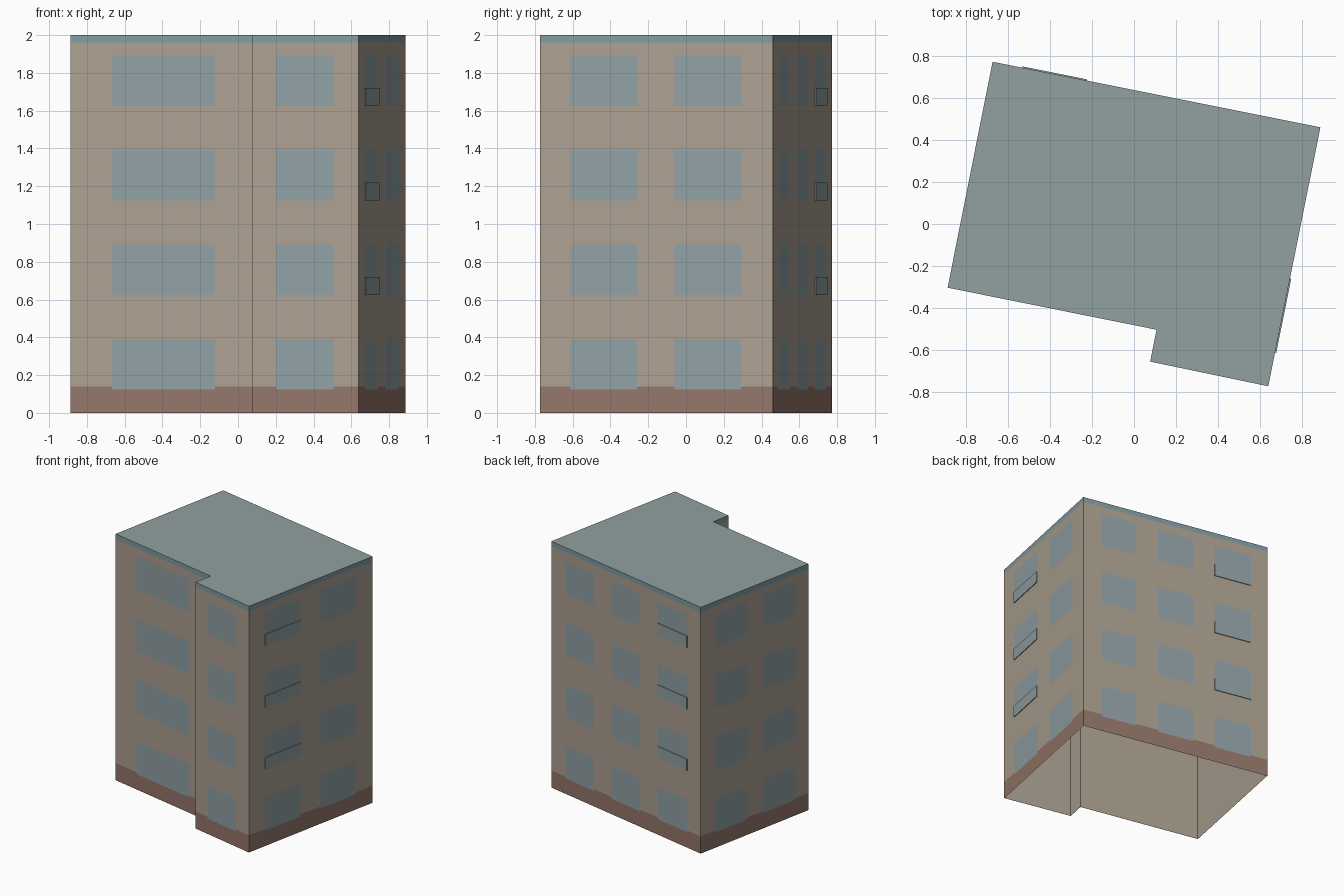
import bpy
import bmesh
from mathutils import Vector

cube = bpy.data.objects.get("Cube")
if cube:
    bpy.data.objects.remove(cube, do_unlink=True)


def make_material(name, rgb):
    """Flat material from 8-bit sRGB values."""
    lin = [((c / 255 + 0.055) / 1.055) ** 2.4 for c in rgb] + [1]
    m = bpy.data.materials.new(name)
    m.use_nodes = True
    m.diffuse_color = lin
    bsdf = next(n for n in m.node_tree.nodes if n.type == 'BSDF_PRINCIPLED')
    bsdf.inputs["Base Color"].default_value = lin
    bsdf.inputs["Roughness"].default_value = 0.9
    return m


WALL, PLINTH, GLASS, TRIM, ROOF = range(5)
materials = [
    make_material("beige wall", (172, 160, 145)),
    make_material("brown plinth", (148, 119, 106)),
    make_material("grey blue glass", (145, 161, 165)),
    make_material("blue roof trim", (128, 156, 163)),
    make_material("grey roof", (145, 161, 160)),
]


def finish(name, bm, mats):
    bmesh.ops.remove_doubles(bm, verts=bm.verts, dist=0.0001)
    mesh = bpy.data.meshes.new(name)
    bm.to_mesh(mesh)
    bm.free()
    for m in mats:
        mesh.materials.append(m)
    obj = bpy.data.objects.new(name, mesh)
    bpy.context.collection.objects.link(obj)
    return obj


def add_face(bm, points, mat=0):
    face = bm.faces.new([bm.verts.new(p) for p in points])
    face.material_index = mat
    return face


def at(p, z):
    return Vector((p.x, p.y, z))


# Footprint, counter-clockwise from the front left corner
corners = [Vector(c) for c in [(-0.887, -0.303), (0.107, -0.503), (0.077, -0.655),
                               (0.639, -0.772), (0.887, 0.460), (-0.673, 0.772)]]
edges = list(zip(corners, corners[1:] + corners[:1]))
HEIGHT, PLINTH_TOP, TRIM_BASE = 2.0, 0.14, 1.96
FLOOR, SILL, HEAD = 0.5, 0.125, 0.392

# Window spans along each wall, as fractions of its length
side = [(0.13, 0.417), (0.577, 0.862)]
back = [(0.098, 0.285), (0.405, 0.597), (0.712, 0.91)]
spans = [[(0.22, 0.77)], [], [(0.223, 0.762)], side, back,
         [(1 - b, 1 - a) for a, b in reversed(side)]]

# Outer walls cut into cells, coloured by height and window position
rows = [(SILL + i * FLOOR, HEAD + i * FLOOR) for i in range(4)]
levels = sorted([0, PLINTH_TOP, TRIM_BASE, HEIGHT] + [z for r in rows for z in r])


def inside(v, ranges):
    return any(a < v < b for a, b in ranges)


bm = bmesh.new()
for (p, q), windows in zip(edges, spans):
    cuts = [0] + [t for w in windows for t in w] + [1]
    for t0, t1 in zip(cuts, cuts[1:]):
        for z0, z1 in zip(levels, levels[1:]):
            z = (z0 + z1) / 2
            mat = WALL
            if inside((t0 + t1) / 2, windows) and inside(z, rows):
                mat = GLASS
            elif z < PLINTH_TOP:
                mat = PLINTH
            elif z > TRIM_BASE:
                mat = TRIM
            a, b = p.lerp(q, t0), p.lerp(q, t1)
            add_face(bm, [at(a, z0), at(b, z0), at(b, z1), at(a, z1)], mat)
add_face(bm, [at(c, HEIGHT) for c in corners], ROOF)
finish("building_shell", bm, materials)


# Plain inner lining, open at the bottom
def outward(p, q):
    d = (q - p).normalized()
    return Vector((d.y, -d.x))


GAP = 0.004
normals = [outward(p, q) for p, q in edges]
inner = [c - GAP * (normals[i] + normals[i - 1]) for i, c in enumerate(corners)]
bm = bmesh.new()
for p, q in zip(inner, inner[1:] + inner[:1]):
    add_face(bm, [at(q, 0), at(p, 0), at(p, HEIGHT - GAP), at(q, HEIGHT - GAP)])
add_face(bm, [at(c, HEIGHT - GAP) for c in reversed(inner)])
finish("inner_lining", bm, [materials[WALL]])


# Thin glass guards across the lower part of the upper windows
def window_guards(name, wall, span):
    p, q = edges[wall]
    out = normals[wall] * 0.006
    a, b = p.lerp(q, span[0]), p.lerp(q, span[1])
    bm = bmesh.new()
    for sill, _ in rows[1:]:
        base = add_face(bm, [at(v, sill) for v in (a, a + out, b + out, b)])
        top = bmesh.ops.extrude_face_region(bm, geom=[base])["geom"]
        bmesh.ops.translate(bm, vec=(0, 0, 0.095),
                            verts=[g for g in top if isinstance(g, bmesh.types.BMVert)])
    bmesh.ops.recalc_face_normals(bm, faces=bm.faces)
    finish(name, bm, [materials[GLASS]])


window_guards("right_window_guards", 3, side[0])
window_guards("back_window_guards", 4, back[2])
